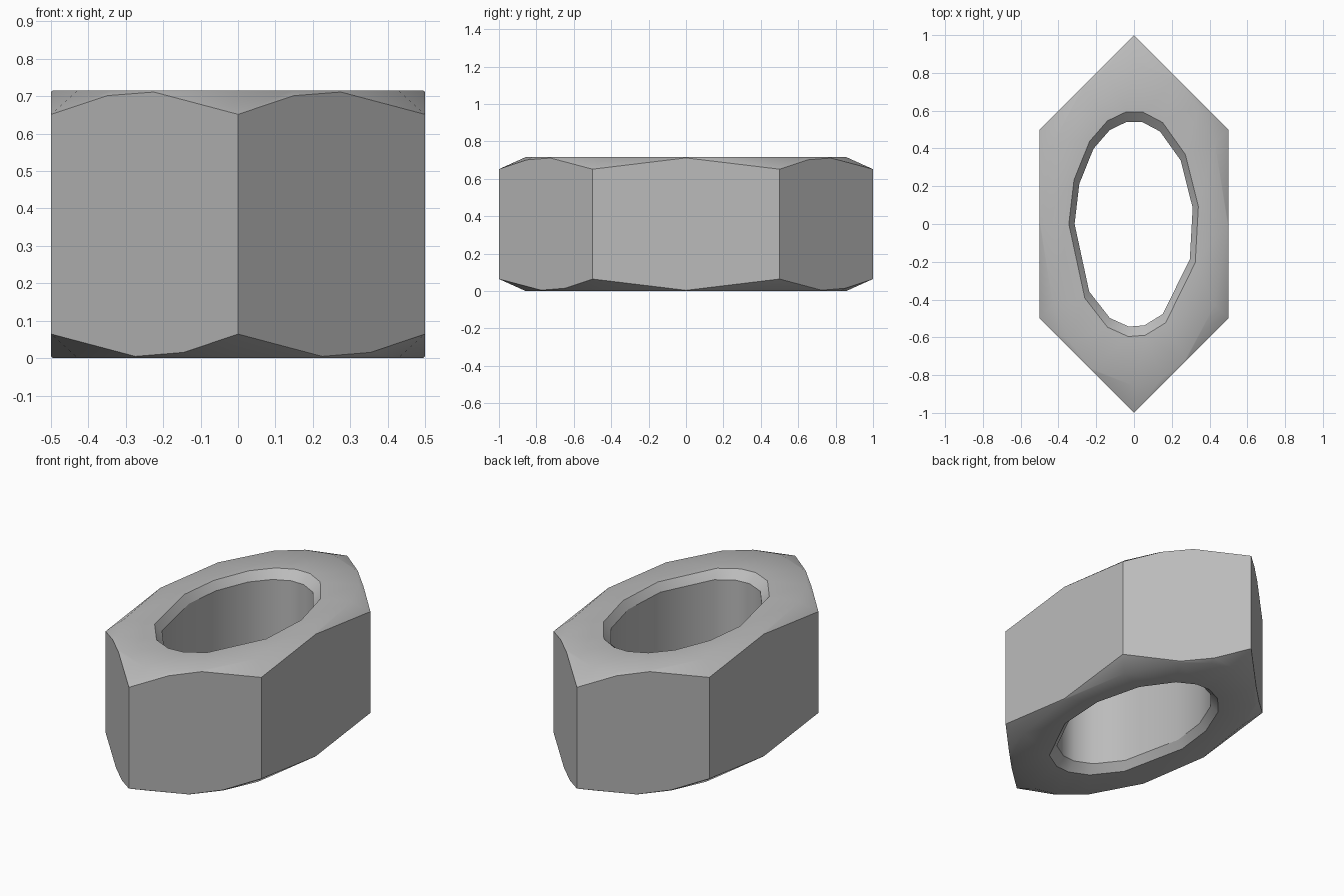
import bpy, bmesh
from math import cos, sin, radians
from mathutils import Vector

cube = bpy.data.objects.get("Cube")
if cube:
    bpy.data.objects.remove(cube)

HEIGHT = 0.716
SQUASH = 0.577          # the round nut is narrowed along x
FLAT_R = 0.857          # radius where the corner chamfer meets the flat face
SLOPE = 0.45
HOLE_R, MOUTH_R, MOUTH_DEPTH = 0.545, 0.598, 0.045
HOLE_ANGLES = [9, 38, 64, 82, 97, 114, 133, 157, 180, 221, 246, 265, 280, 299, 340]

steel = bpy.data.materials.new("steel grey")
steel.use_nodes = True
steel.diffuse_color = (0.5, 0.5, 0.5, 1)
steel.node_tree.nodes["Principled BSDF"].inputs["Base Color"].default_value = (0.5, 0.5, 0.5, 1)

bm = bmesh.new()


def add_vert(p, z):
    return bm.verts.new((p.x * SQUASH, p.y, z))


def height(drop, top):
    return HEIGHT - drop if top else drop


def bridge(a, b):
    for i in range(len(a)):
        j = (i + 1) % len(a)
        bm.faces.new((a[i], a[j], b[j], b[i]))


def loop_edges(loop, sharp=False):
    edges = []
    for i, v in enumerate(loop):
        w = loop[(i + 1) % len(loop)]
        e = bm.edges.get((v, w)) or bm.edges.new((v, w))
        e.smooth = not sharp
        edges.append(e)
    return edges


def outline(top):
    """Chamfered hexagon rim, split into its six sides, plus the flat face border."""
    sides, border = [], []
    for k in range(6):
        a, b = (Vector((cos(radians(t)), sin(radians(t)))) for t in (60 * k - 30, 60 * k + 30))
        steps = (0, 0.5) if k % 3 == 0 else (0, 0.3, 0.55) if top else (0, 0.45, 0.71)
        side = []
        for t in steps:
            p = a.lerp(b, t)
            side.append(add_vert(p, height(max(0, p.length - FLAT_R) * SLOPE, top)))
            border.append(add_vert(p.normalized() * FLAT_R, height(0, top)))
        sides.append(side)
    return sides, border


def circle(r, z):
    return [add_vert(Vector((r * cos(radians(a)), r * sin(radians(a)))), z) for a in HOLE_ANGLES]


# Both ends: corner chamfer, flat ring and countersunk hole mouth
ends = []
for top in (False, True):
    sides, border = outline(top)
    rim = [v for s in sides for v in s]
    bridge(rim, border)
    mouth = circle(MOUTH_R, height(0, top))
    wall = circle(HOLE_R, height(MOUTH_DEPTH, top))
    bridge(mouth, wall)
    bmesh.ops.triangle_fill(bm, use_beauty=True, use_dissolve=False,
                            edges=loop_edges(border) + loop_edges(mouth))
    ends.append((sides, rim, mouth, wall))

# Six flat sides and the bore
low, high = ends
for k in range(6):
    n = (k + 1) % 6
    bm.faces.new(low[0][k] + [low[0][n][0], high[0][n][0]] + high[0][k][::-1])
bridge(low[3], high[3])

# Smooth shading with crisp part borders
bmesh.ops.recalc_face_normals(bm, faces=bm.faces[:])
for f in bm.faces:
    f.smooth = True
for sides, rim, mouth, wall in ends:
    for loop in (rim, mouth, wall):
        loop_edges(loop, True)
for k in range(6):
    bm.edges.get((low[0][k][0], high[0][k][0])).smooth = False

mesh = bpy.data.meshes.new("hex_nut")
bm.to_mesh(mesh)
bm.free()
mesh.materials.append(steel)
nut = bpy.data.objects.new("hex_nut", mesh)
bpy.context.collection.objects.link(nut)
